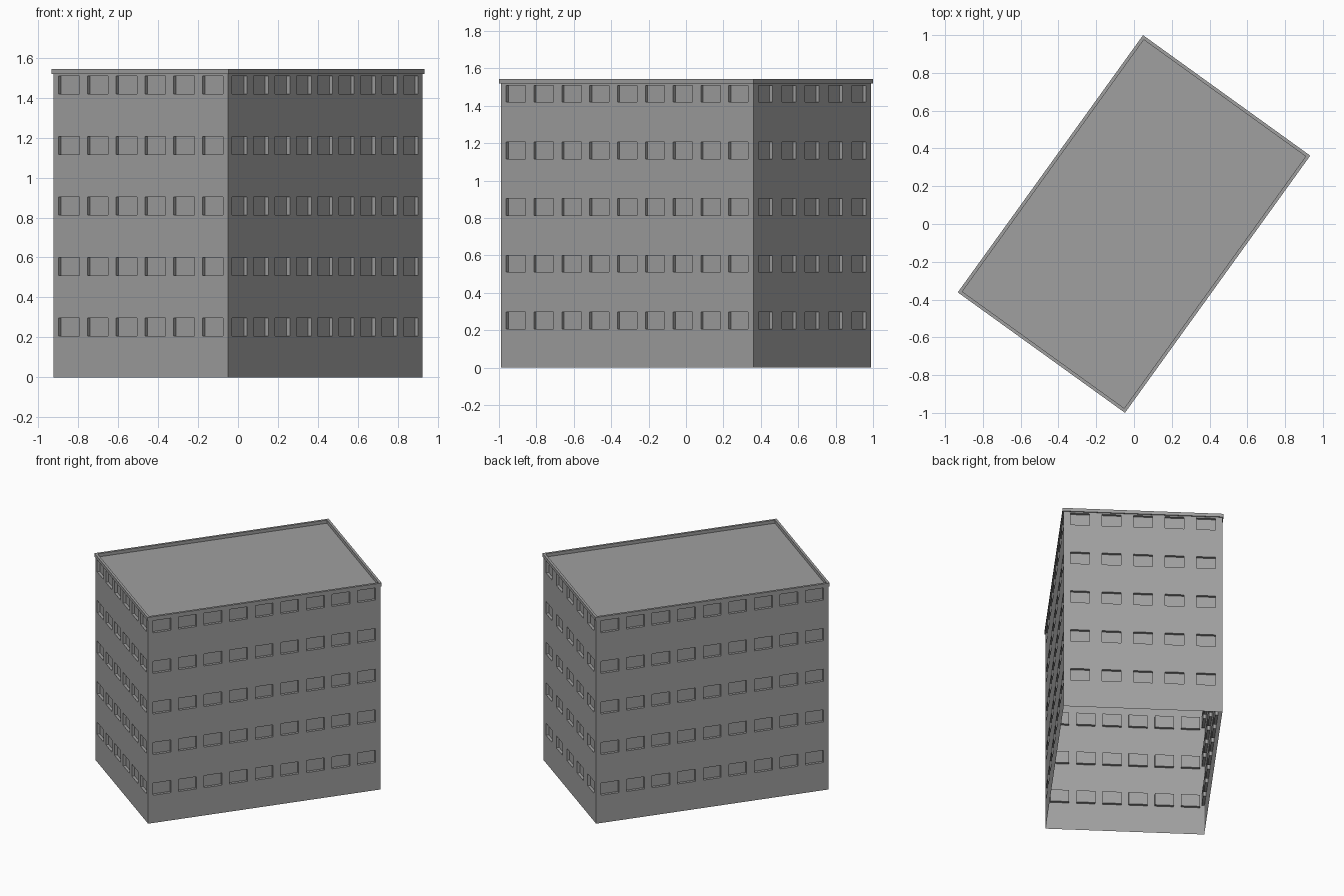
import bpy, bmesh
from math import radians
from mathutils import Matrix

cube = bpy.data.objects.get("Cube")
if cube:
    bpy.data.objects.remove(cube, do_unlink=True)

# Main sizes
LENGTH, WIDTH = 1.663, 1.076
EAVES, TOP = 1.519, 1.543
WIN_W, WIN_H, RECESS = 0.128, 0.09, 0.02
FIRST_SILL, STOREY, STOREYS = 0.207, 0.303, 5
OVERHANG, RIM = 0.0075, 0.0175
TURN = radians(54.23)

grey = bpy.data.materials.new("concrete grey")
grey.use_nodes = True
colour = (0.35, 0.35, 0.35, 1)
grey.diffuse_color = colour
grey.node_tree.nodes["Principled BSDF"].inputs["Base Color"].default_value = colour


def finish(name, bm, angle):
    bm.transform(Matrix.Rotation(angle, 4, "Z"))
    mesh = bpy.data.meshes.new(name)
    bm.to_mesh(mesh)
    bm.free()
    mesh.materials.append(grey)
    obj = bpy.data.objects.new(name, mesh)
    bpy.context.collection.objects.link(obj)


def breaks(low, high, first, pitch, size, count):
    """Cut positions along one direction: an opening lies in every odd cell."""
    cuts = [low]
    for i in range(count):
        cuts += [first + i * pitch, first + i * pitch + size]
    return cuts + [high]


def wall(name, length, distance, count, pitch, quarter):
    """Thin wall with rows of recessed windows."""
    bm = bmesh.new()
    first = -((count - 1) * pitch + WIN_W) / 2
    xs = breaks(-length / 2, length / 2, first, pitch, WIN_W, count)
    zs = breaks(0, EAVES, FIRST_SILL, STOREY, WIN_H, STOREYS)
    grid = [[bm.verts.new((x, -distance, z)) for x in xs] for z in zs]
    windows = []
    for j in range(len(zs) - 1):
        for i in range(len(xs) - 1):
            face = bm.faces.new((grid[j][i], grid[j][i + 1],
                                 grid[j + 1][i + 1], grid[j + 1][i]))
            if i % 2 and j % 2:
                windows.append(face)
    bm.normal_update()
    bmesh.ops.inset_individual(bm, faces=windows, thickness=0, depth=-RECESS)
    finish(name, bm, TURN + radians(90 * quarter))


# Walls, open underneath
wall("long_wall_front", LENGTH, WIDTH / 2, 9, 0.1833, 0)
wall("short_wall_back", WIDTH, LENGTH / 2, 5, 0.2136, 1)
wall("long_wall_back", LENGTH, WIDTH / 2, 9, 0.1833, 2)
wall("short_wall_front", WIDTH, LENGTH / 2, 6, 0.1774, 3)


def ring(bm, offset, z):
    x, y = LENGTH / 2 + offset, WIDTH / 2 + offset
    return [bm.verts.new((sx * x, sy * y, z))
            for sx, sy in ((-1, -1), (1, -1), (1, 1), (-1, 1))]


# Parapet rim around the roof edge
bm = bmesh.new()
inner = OVERHANG - RIM
rings = [ring(bm, inner, EAVES), ring(bm, OVERHANG, EAVES),
         ring(bm, OVERHANG, TOP), ring(bm, inner, TOP)]
for a, b in zip(rings, rings[1:] + rings[:1]):
    for i in range(4):
        k = (i + 1) % 4
        bm.faces.new((a[i], a[k], b[k], b[i]))
bmesh.ops.recalc_face_normals(bm, faces=bm.faces)
finish("parapet_rim", bm, TURN)

# Flat roof inside the rim
bm = bmesh.new()
bm.faces.new(ring(bm, inner, EAVES))
finish("roof", bm, TURN)
